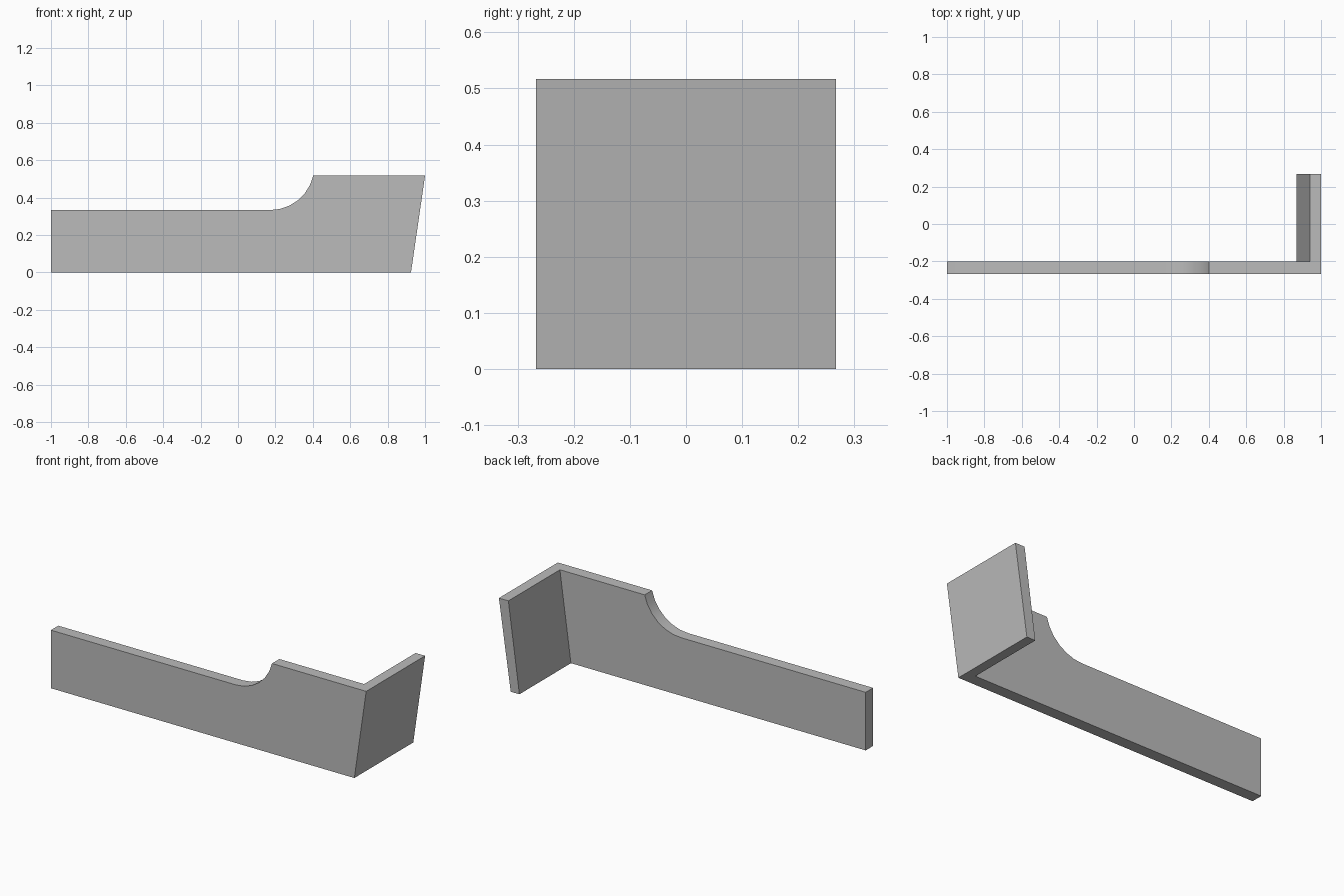
import bpy, bmesh, math

cube = bpy.data.objects.get("Cube")
if cube:
    bpy.data.objects.remove(cube, do_unlink=True)

# Single plain grey
grey = bpy.data.materials.new("plain_grey")
grey.use_nodes = True
colour = (0.5, 0.5, 0.5, 1)
grey.diffuse_color = colour
grey.node_tree.nodes["Principled BSDF"].inputs["Base Color"].default_value = colour

FRONT, INNER, BACK = -0.267, -0.2, 0.267
TOP, RIM = 0.517, 0.333
FOOT, HEAD, THICK = 0.925, 1.0, 0.06


def extrude_profile(name, profile, y0, y1):
    """Extrude an xz outline from y0 to y1."""
    bm = bmesh.new()
    face = bm.faces.new([bm.verts.new((x, y0, z)) for x, z in profile])
    result = bmesh.ops.extrude_face_region(bm, geom=[face])
    moved = [v for v in result["geom"] if isinstance(v, bmesh.types.BMVert)]
    bmesh.ops.translate(bm, verts=moved, vec=(0, y1 - y0, 0))
    bmesh.ops.recalc_face_normals(bm, faces=bm.faces)
    mesh = bpy.data.meshes.new(name)
    bm.to_mesh(mesh)
    bm.free()
    mesh.materials.append(grey)
    obj = bpy.data.objects.new(name, mesh)
    bpy.context.collection.objects.link(obj)
    bpy.ops.object.select_all(action="DESELECT")
    obj.select_set(True)
    bpy.context.view_layer.objects.active = obj
    bpy.ops.object.shade_smooth_by_angle(angle=math.radians(30))
    return obj


# Long front panel with a curved step up to its taller end
radius, centre_x, steps = 0.236, 0.172, 6
sweep = math.acos((radius - (TOP - RIM)) / radius)
curve = [(centre_x + radius * math.sin(sweep * i / steps),
          RIM + radius * (1 - math.cos(sweep * i / steps)))
         for i in range(steps + 1)]
extrude_profile("front_panel",
                [(-1, 0), (-1, RIM)] + curve + [(HEAD, TOP), (FOOT, 0)],
                FRONT, INNER)

# Leaning end panel, butted against the back of the front panel
extrude_profile("end_panel",
                [(FOOT - THICK + 0.005, 0), (HEAD - THICK, TOP), (HEAD, TOP), (FOOT, 0)],
                INNER, BACK)
